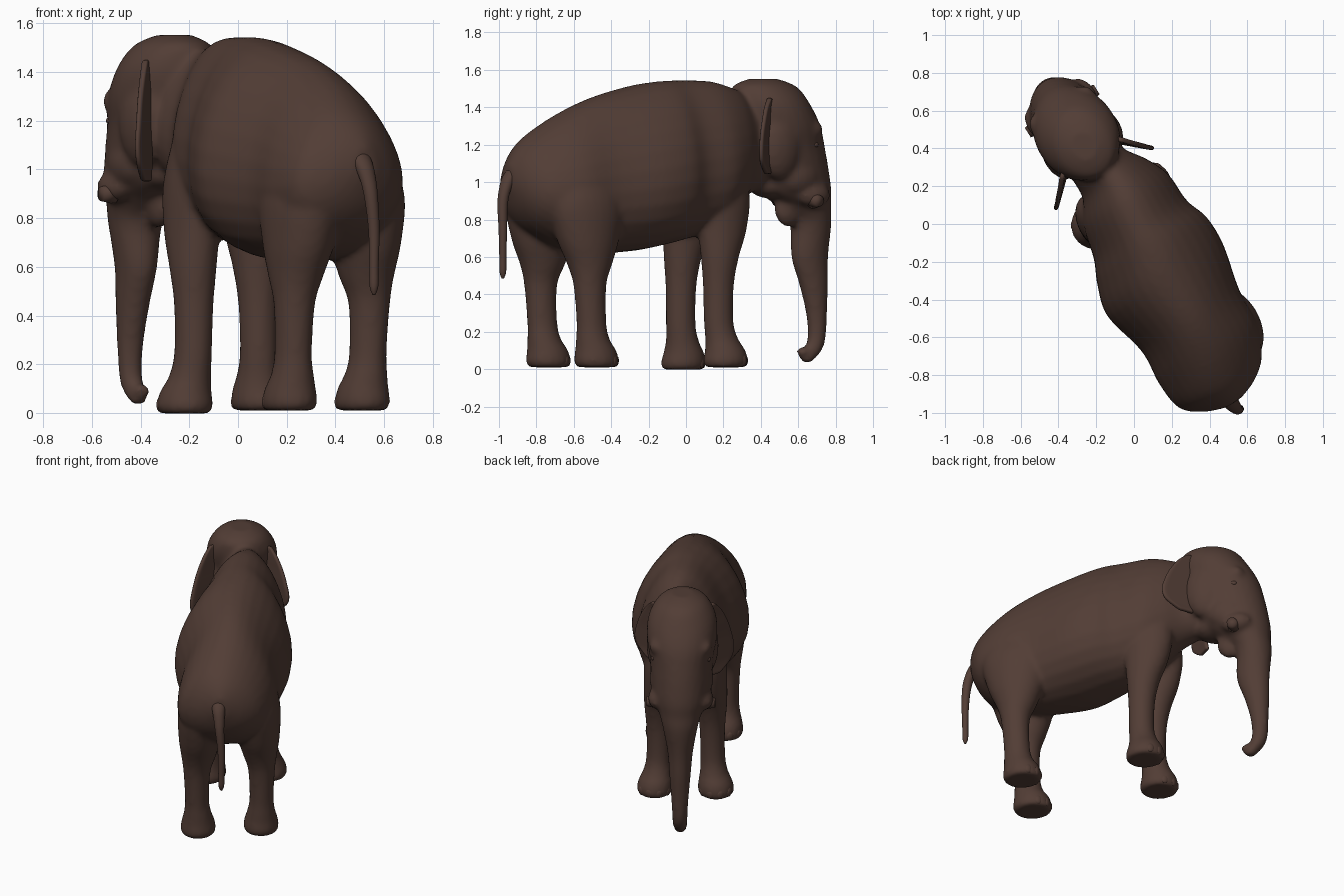
import bpy, bmesh, math
from mathutils import Matrix, Vector

cube = bpy.data.objects.get("Cube")
if cube:
    bpy.data.objects.remove(cube)

hide = bpy.data.materials.new("dark brown hide")
hide.use_nodes = True
COLOR = (0.085, 0.047, 0.036, 1)
hide.diffuse_color = COLOR
bsdf = hide.node_tree.nodes["Principled BSDF"]
bsdf.inputs["Base Color"].default_value = COLOR
bsdf.inputs["Roughness"].default_value = 0.8

# Animal is modelled facing +y, then stood diagonally
STANCE = Matrix.Translation((0.15, -0.25, 0)) @ Matrix.Rotation(math.radians(32), 4, "Z")


def loft(bm, rings):
    """Skin a closed tube over rings given as lists of points."""
    loops = [[bm.verts.new(p) for p in ring] for ring in rings]
    n = len(loops[0])
    for a, b in zip(loops, loops[1:]):
        for i in range(n):
            j = (i + 1) % n
            bm.faces.new((a[i], a[j], b[j], b[i]))
    bm.faces.new(loops[0][::-1])
    bm.faces.new(loops[-1])


def circle(n=28):
    return [(math.cos(2 * math.pi * i / n), math.sin(2 * math.pi * i / n)) for i in range(n)]


def smooth_path(rows, steps=4):
    """Catmull-Rom through rows of numbers."""
    out = []
    rows = [Vector(r) for r in rows]
    for i in range(len(rows) - 1):
        p0, p1 = rows[max(i - 1, 0)], rows[i]
        p2, p3 = rows[i + 1], rows[min(i + 2, len(rows) - 1)]
        for k in range(steps):
            t = k / steps
            out.append(p1 + (p2 - p0) * (t / 2)
                       + (p0 * 2 - p1 * 5 + p2 * 4 - p3) * (t * t / 2)
                       + (p1 * 3 - p0 - p2 * 3 + p3) * (t ** 3 / 2))
    return out + [rows[-1]]


def flat_rings(rows):
    """Horizontal rings: z, x, y, half width, half depth."""
    return [[(x + w * c, y + d * s, z) for c, s in circle()]
            for z, x, y, w, d in smooth_path(rows)]


def blob(bm, at, size, turn=0, seg=16):
    m = Matrix.Translation(at) @ Matrix.Rotation(turn, 4, "Z") @ Matrix.Diagonal((*size, 1))
    bmesh.ops.create_uvsphere(bm, u_segments=seg, v_segments=seg // 2 + 2, radius=1, matrix=m)


def finish(bm, name):
    bmesh.ops.recalc_face_normals(bm, faces=bm.faces)
    bm.transform(STANCE)
    for f in bm.faces:
        f.smooth = True
    me = bpy.data.meshes.new(name)
    bm.to_mesh(me)
    bm.free()
    me.materials.append(hide)
    ob = bpy.data.objects.new(name, me)
    bpy.context.collection.objects.link(ob)
    return ob


skin = bmesh.new()

# Torso: y, bottom, top, half width, sideways shift; egg-shaped sections
torso = [(-.79, .96, 1.09, .05, -.05), (-.745, .84, 1.17, .16, -.05),
         (-.66, .74, 1.255, .255, -.05), (-.5, .65, 1.36, .3, -.025),
         (-.3, .62, 1.45, .3, -.012), (-.05, .63, 1.515, .355, -.012),
         (.12, .66, 1.54, .335, .01), (.25, .69, 1.545, .285, .018),
         (.42, .74, 1.54, .26, .035), (.55, .85, 1.505, .195, .045),
         (.66, .93, 1.47, .155, .012), (.8, .98, 1.4, .12, 0)]
rings = []
for y, lo, hi, w, x in smooth_path(torso):
    rings.append([(x + w * c * (1 - .2 * s), y, (lo + hi) / 2 + (hi - lo) / 2 * s)
                  for c, s in circle()])
loft(skin, rings)

# Head running down into the trunk
head = [(1.552, 0, .78, .07, .08), (1.51, 0, .79, .15, .18), (1.42, 0, .82, .208, .22),
        (1.3, 0, .865, .22, .242), (1.18, 0, .895, .2, .247), (1.06, 0, .93, .19, .238),
        (.95, 0, .98, .175, .205), (.87, 0, 1.04, .14, .145), (.78, 0, 1.08, .112, .112),
        (.6, 0, 1.075, .08, .105), (.45, 0, 1.10, .067, .08), (.3, 0, 1.117, .055, .057),
        (.18, 0, 1.12, .048, .05), (.11, 0, 1.1, .046, .05), (.07, 0, 1.075, .04, .042),
        (.035, 0, 1.05, .03, .03)]
loft(skin, flat_rings(head))
blob(skin, (0, 1.035, .09), (.035, .04, .03))     # trunk finger
blob(skin, (.02, .93, .86), (.055, .085, .1))     # lower jaw
blob(skin, (0, .84, .985), (.12, .14, .075))      # throat

# Legs
fore = [(.01, .19, .41, .098, .11), (.04, .19, .41, .114, .123), (.1, .185, .41, .104, .11),
        (.16, .175, .395, .086, .09), (.25, .168, .38, .077, .08), (.45, .165, .38, .081, .084),
        (.6, .163, .39, .095, .105), (.75, .155, .41, .105, .14),
        (.95, .145, .41, .108, .165), (1.2, .13, .375, .085, .13)]
hind = [(.01, .195, -.41, .096, .11), (.04, .195, -.415, .11, .124), (.1, .195, -.42, .102, .113),
        (.16, .197, -.44, .086, .092), (.25, .2, -.45, .075, .082), (.45, .2, -.46, .084, .09),
        (.56, .19, -.455, .108, .125), (.7, .18, -.46, .135, .18),
        (.9, .17, -.46, .145, .225), (1.1, .12, -.45, .13, .19)]
nails = bmesh.new()
for rows, is_fore in ((fore, True), (hind, False)):
    for side in (-1, 1):
        shift = side * (.015 if is_fore else .03)
        lean = .002 if is_fore else -.01
        drop = -.012 if is_fore and side < 0 else 0
        loft(skin, flat_rings([(z + drop * (z < .2), side * x + lean, y + shift, w, d)
                               for z, x, y, w, d in rows]))
        # Toenails around the front of the foot
        _, fx, fy, fw, fd = rows[1]
        for deg in (35, 72, 108, 145):
            a = math.radians(deg)
            blob(nails, (side * fx + lean + (fw - .014) * math.cos(a),
                         fy + shift + (fd - .014) * math.sin(a), .046 + drop),
                 (.014, .027, .03), a, 10)

# Cheeks, brows, jowls and temples
for side in (-1, 1):
    blob(skin, (side * .14, 1.01, .93), (.065, .1, .065))
    blob(skin, (side * .15, 1.0, 1.28), (.045, .06, .05))
    blob(skin, (side * .13, .93, 1.03), (.07, .12, .1))
    blob(skin, (side * .14, .8, 1.2), (.085, .13, .19))

body = finish(skin, "body")
remesh = body.modifiers.new("blend", "REMESH")
remesh.mode = "VOXEL"
remesh.voxel_size = .016
remesh.use_smooth_shade = True
relax = body.modifiers.new("relax", "SMOOTH")
relax.factor = .5
relax.iterations = 6
finish(nails, "toenails")

# Tusk stubs poking sideways from the lips, and eyes
tusks, eyes = bmesh.new(), bmesh.new()
for side in (-1, 1):
    m = (Matrix.Translation((side * .185, 1.0, .9))
         @ Matrix.Rotation(math.radians(90 * side), 4, "Y"))
    bmesh.ops.create_cone(tusks, cap_ends=True, segments=16, radius1=.042, radius2=.03,
                          depth=.06, matrix=m)
    blob(eyes, (side * .172, 1.0, 1.2), (.014, .022, .015))
finish(tusks, "tusk_stubs")
finish(eyes, "eyes")

# Ears: z, root y, outer x; swept back
ear_rows = [(1.46, .74, .19), (1.4, .73, .23), (1.3, .725, .27), (1.2, .72, .295),
            (1.1, .72, .31), (1.02, .72, .29), (.95, .73, .22)]
for side, name, stretch in ((-1, "right_ear", .98), (1, "left_ear", .8)):
    bm = bmesh.new()
    cols = 7
    grid = []
    for z, root, out in smooth_path(ear_rows, 3):
        row = []
        for k in range(cols):
            u = k / (cols - 1)
            x = .15 + (out - .15) * u
            y = root - (out - .15) * .92 * u
            row.append(bm.verts.new((side * x, y, 1.45 + (z - 1.46) * stretch)))
        grid.append(row)
    for a, b in zip(grid, grid[1:]):
        for k in range(cols - 1):
            bm.faces.new((a[k], a[k + 1], b[k + 1], b[k]))
    ear = finish(bm, name)
    solid = ear.modifiers.new("thickness", "SOLIDIFY")
    solid.thickness = .025
    solid.offset = 0
    sub = ear.modifiers.new("round", "SUBSURF")
    sub.levels = sub.render_levels = 1

# Tail
bm = bmesh.new()
loft(bm, flat_rings([(1.1, -.06, -.71, .045, .045), (1.03, -.06, -.775, .042, .042),
                     (.96, -.055, -.812, .034, .032), (.88, -.05, -.83, .028, .028),
                     (.75, -.04, -.835, .023, .023), (.6, -.04, -.835, .019, .019),
                     (.52, -.04, -.835, .018, .018), (.485, -.04, -.835, .006, .006)]))
finish(bm, "tail")
